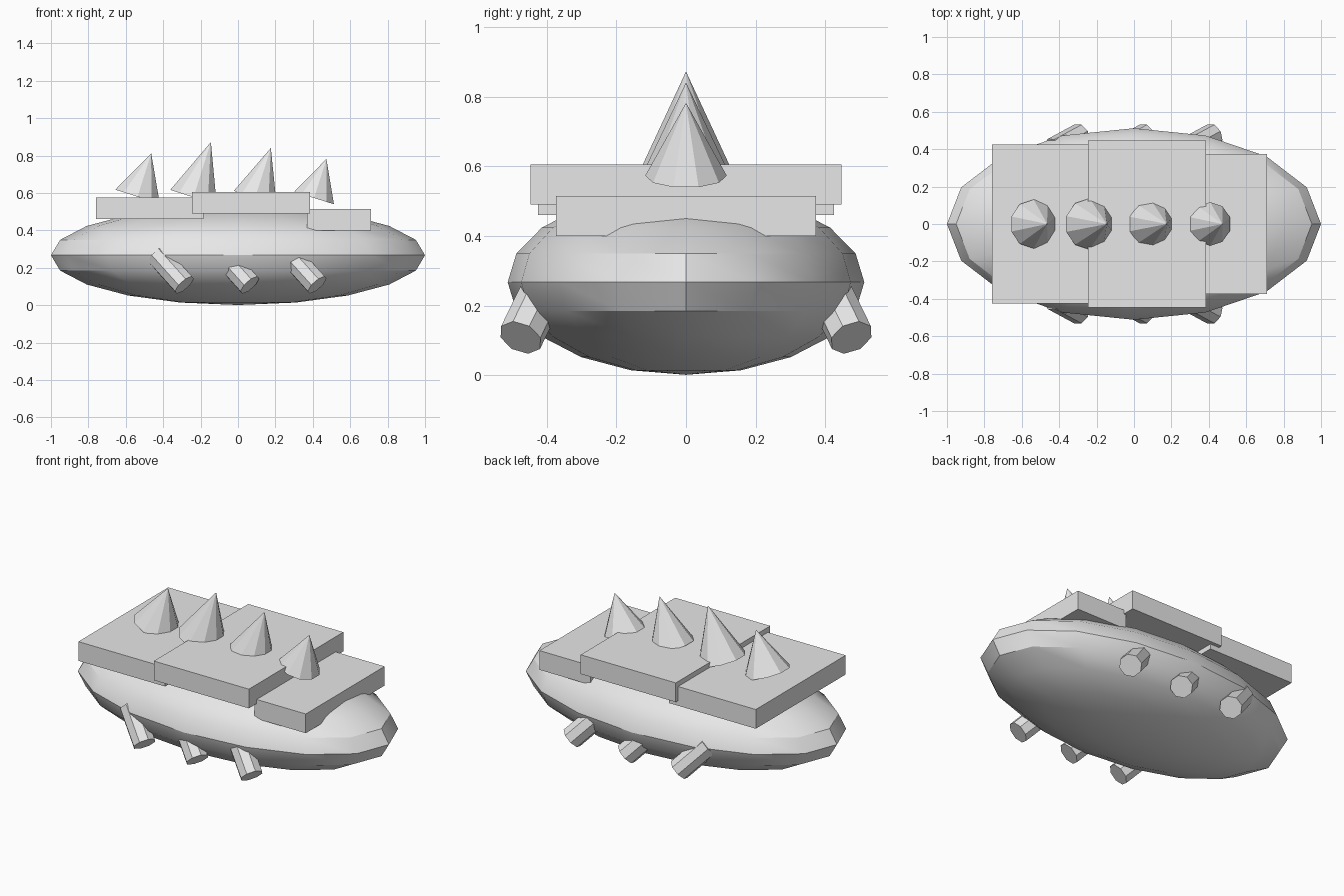
import bpy, bmesh, math
from mathutils import Matrix, Vector

if "Cube" in bpy.data.objects:
    bpy.data.objects.remove(bpy.data.objects["Cube"])

grey = bpy.data.materials.new("plain grey")
grey.diffuse_color = (0.8, 0.8, 0.8, 1)
grey.use_nodes = True
grey.node_tree.nodes["Principled BSDF"].inputs["Base Color"].default_value = grey.diffuse_color


def finish(name, bm, matrix, smooth_angle=None):
    """Bake the transform into the mesh and make an object."""
    bmesh.ops.transform(bm, matrix=matrix, verts=bm.verts)
    bmesh.ops.recalc_face_normals(bm, faces=bm.faces)
    if smooth_angle is not None:
        for f in bm.faces:
            f.smooth = True
        for e in bm.edges:
            e.smooth = e.calc_face_angle(0) < smooth_angle
    mesh = bpy.data.meshes.new(name)
    bm.to_mesh(mesh)
    bm.free()
    mesh.materials.append(grey)
    obj = bpy.data.objects.new(name, mesh)
    bpy.context.collection.objects.link(obj)
    return obj


def plate(name, x0, x1, half_y, z0, z1):
    bm = bmesh.new()
    bmesh.ops.create_cube(bm, size=1)
    place = Matrix.Translation(((x0 + x1) / 2, 0, (z0 + z1) / 2))
    finish(name, bm, place @ Matrix.Diagonal((x1 - x0, 2 * half_y, z1 - z0, 1)))


def spike(name, x, z, radius, height):
    bm = bmesh.new()
    bmesh.ops.create_cone(bm, cap_ends=True, segments=10,
                          radius1=radius, radius2=0, depth=height)
    bmesh.ops.remove_doubles(bm, verts=bm.verts, dist=1e-5)
    tilt = Matrix.Rotation(math.radians(17.5), 4, 'Y')
    finish(name, bm, Matrix.Translation((x, 0, z)) @ tilt
           @ Matrix.Translation((0, 0, height / 2)))


def leg(name, x, side):
    # x is the centre of the free end
    length = 0.23
    axis = Vector((0.63, 0.34 * side, -0.70)).normalized()
    end = Vector((x, 0.475 * side, 0.108))
    bm = bmesh.new()
    bmesh.ops.create_cone(bm, cap_ends=True, segments=8,
                          radius1=0.065, radius2=0.065, depth=length)
    turn = axis.to_track_quat('Z', 'Y').to_matrix().to_4x4()
    finish(name, bm, Matrix.Translation(end - axis * length / 2) @ turn)


# Flattened ellipsoid body
bm = bmesh.new()
bmesh.ops.create_uvsphere(bm, u_segments=16, v_segments=10, radius=1)
finish("body", bm, Matrix.Translation((0, 0, 0.267))
       @ Matrix.Diagonal((1, 0.512, 0.266, 1)), math.radians(30))

# Overlapping back plates
plate("rear_plate", -0.76, -0.185, 0.425, 0.46, 0.575)
plate("middle_plate", -0.245, 0.385, 0.447, 0.49, 0.605)
plate("front_plate", 0.37, 0.71, 0.373, 0.40, 0.515)

# Tilted spikes along the spine
for i, s in enumerate([(-0.537, 0.58, 0.131, 0.243), (-0.238, 0.577, 0.137, 0.309),
                       (0.092, 0.575, 0.126, 0.278), (0.407, 0.573, 0.117, 0.219)]):
    spike(f"spike_{i + 1}", *s)

# Stubby legs, mirrored left and right
for i, x in enumerate((-0.287, 0.063, 0.423)):
    for side, label in ((-1, "right"), (1, "left")):
        leg(f"{label}_leg_{i + 1}", x, side)
